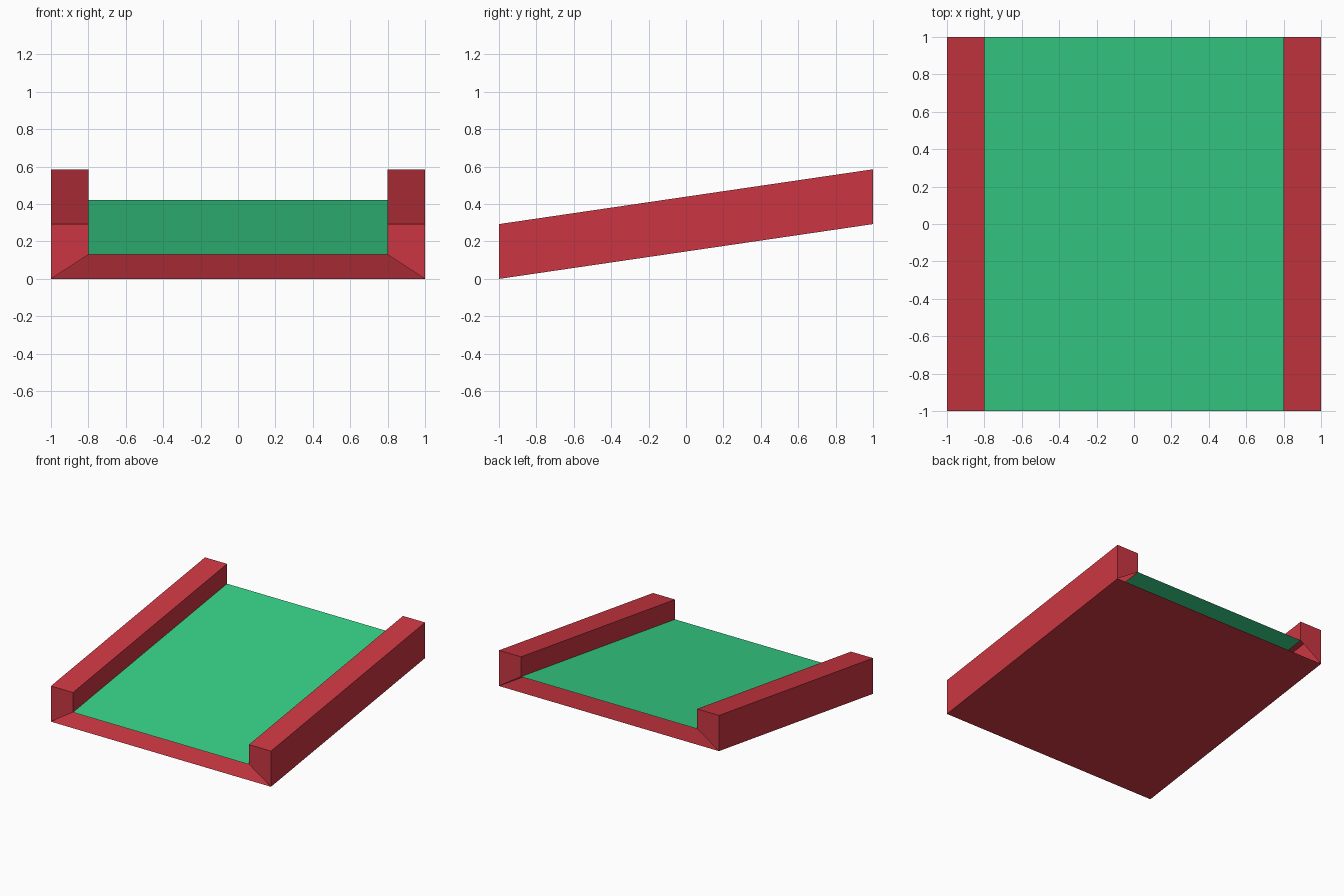
import bpy
import bmesh

cube = bpy.data.objects.get("Cube")
if cube:
    bpy.data.objects.remove(cube, do_unlink=True)

WALL = 0.293    # rail height
DECK = 0.13     # deck height above the underside
RISE = 0.293    # climb from front to back
INNER = 0.8     # inner face of the rails


def make_material(name, colour):
    mat = bpy.data.materials.new(name)
    mat.use_nodes = True
    mat.diffuse_color = colour
    mat.node_tree.nodes["Principled BSDF"].inputs["Base Color"].default_value = colour
    return mat


red = make_material("red", (0.60, 0.037, 0.054, 1))
green = make_material("green", (0.038, 0.63, 0.24, 1))


def sweep(name, profile, mat, capped=False):
    """Sweep an open x/z profile from front to back along the slope."""
    bm = bmesh.new()
    front = [bm.verts.new((x, -1, z)) for x, z in profile]
    back = [bm.verts.new((x, 1, z + RISE)) for x, z in profile]
    for i in range(len(profile) - 1):
        bm.faces.new((front[i], front[i + 1], back[i + 1], back[i]))
    if capped:
        bm.faces.new(front[::-1])
        bm.faces.new(back)
    mesh = bpy.data.meshes.new(name)
    bm.to_mesh(mesh)
    bm.free()
    mesh.materials.append(mat)
    obj = bpy.data.objects.new(name, mesh)
    bpy.context.collection.objects.link(obj)
    return obj


# Side rails, with mitred lower edges at their ends
rail = [(INNER, DECK), (INNER, WALL), (1, WALL), (1, 0)]
sweep("left_rail", rail, red, capped=True)
sweep("right_rail", [(-x, z) for x, z in reversed(rail)], red, capped=True)

# Deck and underside sheets, open at the front and back
sweep("deck", [(-INNER, DECK), (INNER, DECK)], green)
sweep("underside", [(1, 0), (-1, 0)], red)
